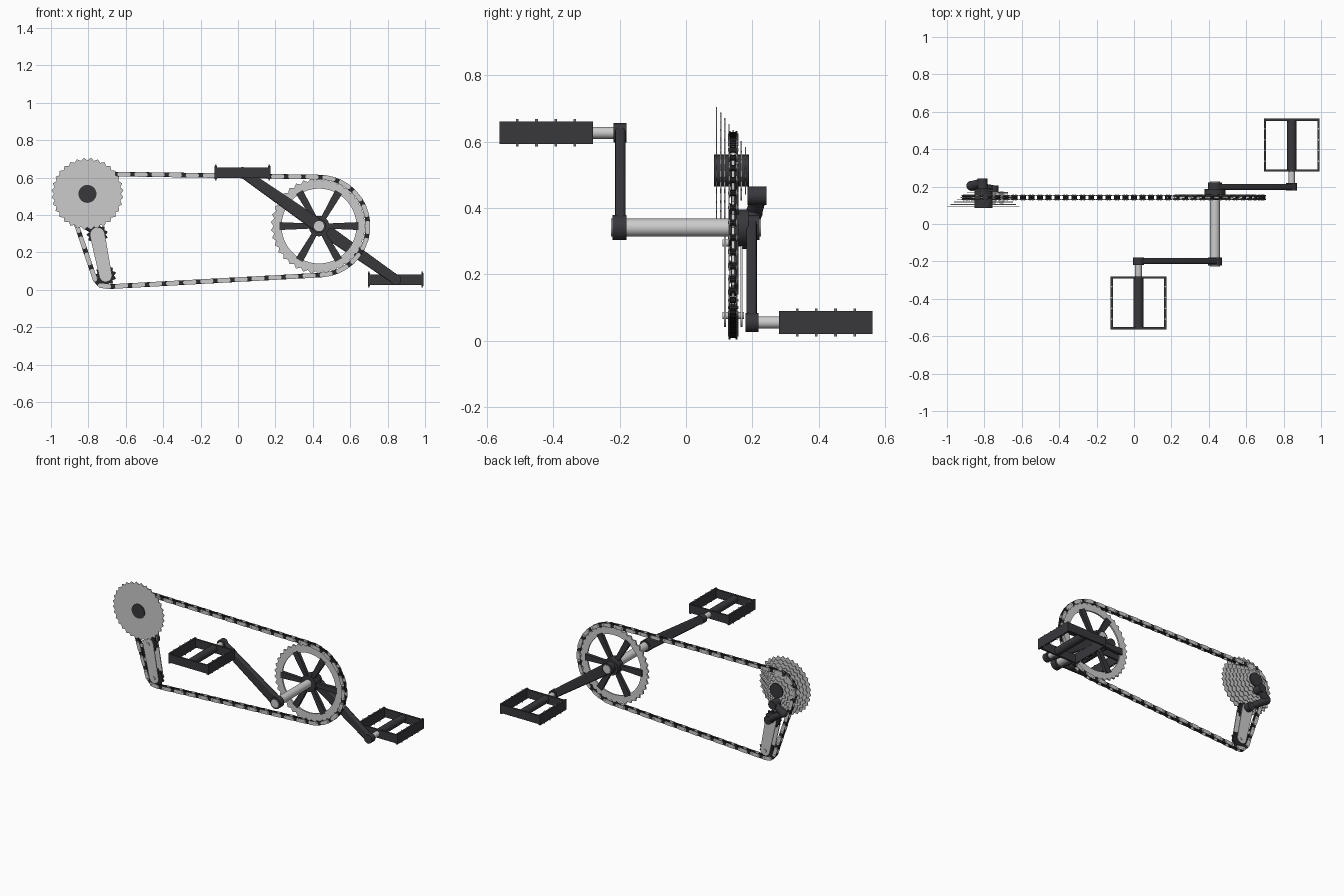
import bpy, bmesh, math
from mathutils import Vector, Matrix

cube = bpy.data.objects.get("Cube")
if cube:
    bpy.data.objects.remove(cube, do_unlink=True)


def material(name, r, g, b):
    m = bpy.data.materials.new(name)
    m.use_nodes = True
    m.diffuse_color = (r, g, b, 1)
    m.node_tree.nodes["Principled BSDF"].inputs["Base Color"].default_value = (r, g, b, 1)
    return m


SILVER = material("silver_metal", 0.6, 0.6, 0.6)
DARK = material("dark_alloy", 0.04, 0.04, 0.046)
BLACK = material("black_steel", 0.022, 0.022, 0.025)


def finish(bm, name, mat, bevel=0):
    bmesh.ops.recalc_face_normals(bm, faces=bm.faces)
    mesh = bpy.data.meshes.new(name)
    bm.to_mesh(mesh)
    bm.free()
    mesh.materials.append(mat)
    mesh.polygons.foreach_set("use_smooth", [True] * len(mesh.polygons))
    mesh.set_sharp_from_angle(angle=math.radians(35))
    ob = bpy.data.objects.new(name, mesh)
    bpy.context.collection.objects.link(ob)
    if bevel:
        mod = ob.modifiers.new("soft_edges", "BEVEL")
        mod.width, mod.segments = bevel, 2
    return ob


def prism(bm, outline, y0, y1):
    """Extrude an (x, z) outline along y."""
    a = [bm.verts.new((x, y0, z)) for x, z in outline]
    b = [bm.verts.new((x, y1, z)) for x, z in outline]
    bm.faces.new(a)
    bm.faces.new(b[::-1])
    for i in range(len(a)):
        bm.faces.new((a[i - 1], a[i], b[i], b[i - 1]))


def rod(bm, p, q, r1, r2=None, sides=20):
    p, q = Vector(p), Vector(q)
    d = q - p
    mat = Matrix.Translation((p + q) / 2) @ d.to_track_quat("Z", "Y").to_matrix().to_4x4()
    bmesh.ops.create_cone(bm, cap_ends=True, segments=sides, radius1=r1,
                          radius2=r1 if r2 is None else r2, depth=d.length, matrix=mat)


def pin(bm, c, y0, y1, r, sides=24):
    rod(bm, (c[0], y0, c[1]), (c[0], y1, c[1]), r, sides=sides)


def box(bm, center, size):
    mat = Matrix.Translation(center) @ Matrix.Diagonal((*size, 1))
    bmesh.ops.create_cube(bm, size=1, matrix=mat)


def belt(circles, steps):
    """Outline of a band pulled tight round circles listed counterclockwise."""
    normals = []
    for i, (c, r) in enumerate(circles):
        c2, r2 = circles[(i + 1) % len(circles)]
        dx, dz = c2[0] - c[0], c2[1] - c[1]
        normals.append(math.atan2(dz, dx) - math.acos((r - r2) / math.hypot(dx, dz)))
    pts = []
    for i, (c, r) in enumerate(circles):
        start = normals[i - 1]
        sweep = (normals[i] - start) % math.tau
        for k in range(steps + 1):
            a = start + sweep * k / steps
            pts.append((c[0] + r * math.cos(a), c[1] + r * math.sin(a)))
    return pts


def gear(name, c, y, thick, root, tip, teeth, bore, mat):
    """Toothed ring lofted through front and back, outer and inner loops."""
    bm = bmesh.new()
    n = teeth * 4
    outer = [tip if k % 4 == 2 else (root + tip) / 2 if k % 4 in (1, 3) else root for k in range(n)]
    loops = []
    for radii, yy in ((outer, y - thick / 2), (outer, y + thick / 2),
                      ([bore] * n, y + thick / 2), ([bore] * n, y - thick / 2)):
        loops.append([bm.verts.new((c[0] + r * math.cos(math.tau * k / n), yy,
                                    c[1] + r * math.sin(math.tau * k / n)))
                      for k, r in enumerate(radii)])
    for j in range(4):
        a, b = loops[j - 1], loops[j]
        for k in range(n):
            bm.faces.new((a[k - 1], a[k], b[k], b[k - 1]))
    return finish(bm, name, mat)


RING, COG = (0.433, 0.341), (-0.805, 0.513)
JOCKEY, GUIDE = (-0.708, 0.076), (-0.752, 0.295)
CHAIN_Y = 0.142

# Chainring, spider and axle
gear("chainring", RING, CHAIN_Y, 0.01, 0.242, 0.258, 38, 0.2, SILVER)
bm = bmesh.new()
for k in range(6):
    a = math.tau * k / 6
    u, v = (math.cos(a), math.sin(a)), (-math.sin(a), math.cos(a))
    corners = ((0.03, -0.013), (0.21, -0.021), (0.21, 0.021), (0.03, 0.013))
    prism(bm, [(RING[0] + u[0] * s + v[0] * t, RING[1] + u[1] * s + v[1] * t)
               for s, t in corners], 0.136, 0.158)
pin(bm, RING, 0.128, 0.188, 0.055, 32)
finish(bm, "spider", DARK)
bm = bmesh.new()
pin(bm, RING, -0.226, 0.226, 0.027, 32)
finish(bm, "axle", SILVER)

# Cranks and pedals
for name, s, tip in (("front", -1, (0.024, 0.627)), ("rear", 1, (0.843, 0.055))):
    bm = bmesh.new()
    prism(bm, belt([(RING, 0.036), (tip, 0.026)], 10), s * 0.183, s * 0.214)
    finish(bm, name + "_crank_arm", DARK, 0.007)
    bm = bmesh.new()
    pin(bm, RING, s * 0.18, s * 0.222, 0.038, 32)
    pin(bm, tip, s * 0.18, s * 0.218, 0.029, 32)
    finish(bm, name + "_crank_bosses", DARK)
    bm = bmesh.new()
    pin(bm, tip, s * 0.2, s * 0.285, 0.018)
    finish(bm, name + "_pedal_spindle", SILVER)

    bm = bmesh.new()
    pin(bm, tip, s * 0.282, s * 0.555, 0.026)
    for y in (0.286, 0.557):
        box(bm, (tip[0], s * y, tip[1]), (0.296, 0.012, 0.056))
    for x in (-1, 1):
        box(bm, (tip[0] + x * 0.143, s * 0.4215, tip[1]), (0.012, 0.283, 0.068))
    finish(bm, name + "_pedal_frame", DARK)
    bm = bmesh.new()
    for x in (-1, 1):
        for k in range(4):
            p = Vector((tip[0] + x * 0.143, s * (0.335 + 0.058 * k), tip[1]))
            rod(bm, p - Vector((0, 0, 0.042)), p + Vector((0, 0, 0.042)), 0.004, sides=8)
    finish(bm, name + "_pedal_pins", SILVER)

# Cassette
for k in range(8):
    tip_r = 0.193 - 0.0172 * k
    gear(f"cog_{k + 1}", COG, 0.092 + 0.0125 * k, 0.004, tip_r - 0.014, tip_r,
         32 - 3 * k, 0.03, SILVER)
bm = bmesh.new()
pin(bm, COG, 0.085, 0.19, 0.048, 32)
finish(bm, "cassette_hub", DARK)

# Chain: alternate wide silver and narrow black links
path = [Vector(p) for p in belt([(JOCKEY, 0.06), (RING, 0.262), (COG, 0.108)], 60)]
path.append(path[0])
length = sum((b - a).length for a, b in zip(path, path[1:]))
count = 2 * round(length / 0.092)
joints, travelled = [], 0
for a, b in zip(path, path[1:]):
    seg = (b - a).length
    while len(joints) < count and len(joints) * length / count <= travelled + seg:
        joints.append(a.lerp(b, (len(joints) * length / count - travelled) / seg))
    travelled += seg
outer, inner = bmesh.new(), bmesh.new()
for k in range(count):
    p, q = joints[k], joints[(k + 1) % count]
    bm, offset = (outer, 0.0125) if k % 2 else (inner, 0.009)
    for s in (-1, 1):
        y = CHAIN_Y + s * offset
        prism(bm, belt([(p, 0.0125), (q, 0.0125)], 6), y - 0.0015, y + 0.0015)
    pin(inner, p, CHAIN_Y - 0.009, CHAIN_Y + 0.009, 0.009, 10)
    pin(outer, p, CHAIN_Y - 0.016, CHAIN_Y + 0.016, 0.004, 8)
finish(outer, "chain_outer_links", SILVER)
finish(inner, "chain_inner_links", BLACK)

# Derailleur cage and wheels
gear("tension_wheel", JOCKEY, CHAIN_Y, 0.012, 0.044, 0.058, 11, 0.008, BLACK)
gear("guide_wheel", GUIDE, CHAIN_Y, 0.012, 0.044, 0.058, 11, 0.008, BLACK)
bm = bmesh.new()
for y in (0.118, 0.167):
    prism(bm, belt([(GUIDE, 0.04), (JOCKEY, 0.034)], 12), y - 0.003, y + 0.003)
for c in (GUIDE, JOCKEY):
    pin(bm, c, 0.11, 0.175, 0.011)
finish(bm, "derailleur_cage", SILVER)

# Derailleur body: upper knuckle, bent linkage, lower knuckle
bm = bmesh.new()
bend = (-0.87, 0.205, 0.385)
rod(bm, (-0.81, 0.185, 0.437), (-0.81, 0.242, 0.437), 0.028)
rod(bm, (-0.81, 0.22, 0.437), bend, 0.024)
rod(bm, bend, (GUIDE[0], 0.187, GUIDE[1] + 0.01), 0.024, 0.02)
bmesh.ops.create_uvsphere(bm, u_segments=20, v_segments=12, radius=0.026,
                          matrix=Matrix.Translation(bend))
pin(bm, (GUIDE[0], GUIDE[1] + 0.01), 0.168, 0.206, 0.028)
finish(bm, "derailleur_body", DARK)
